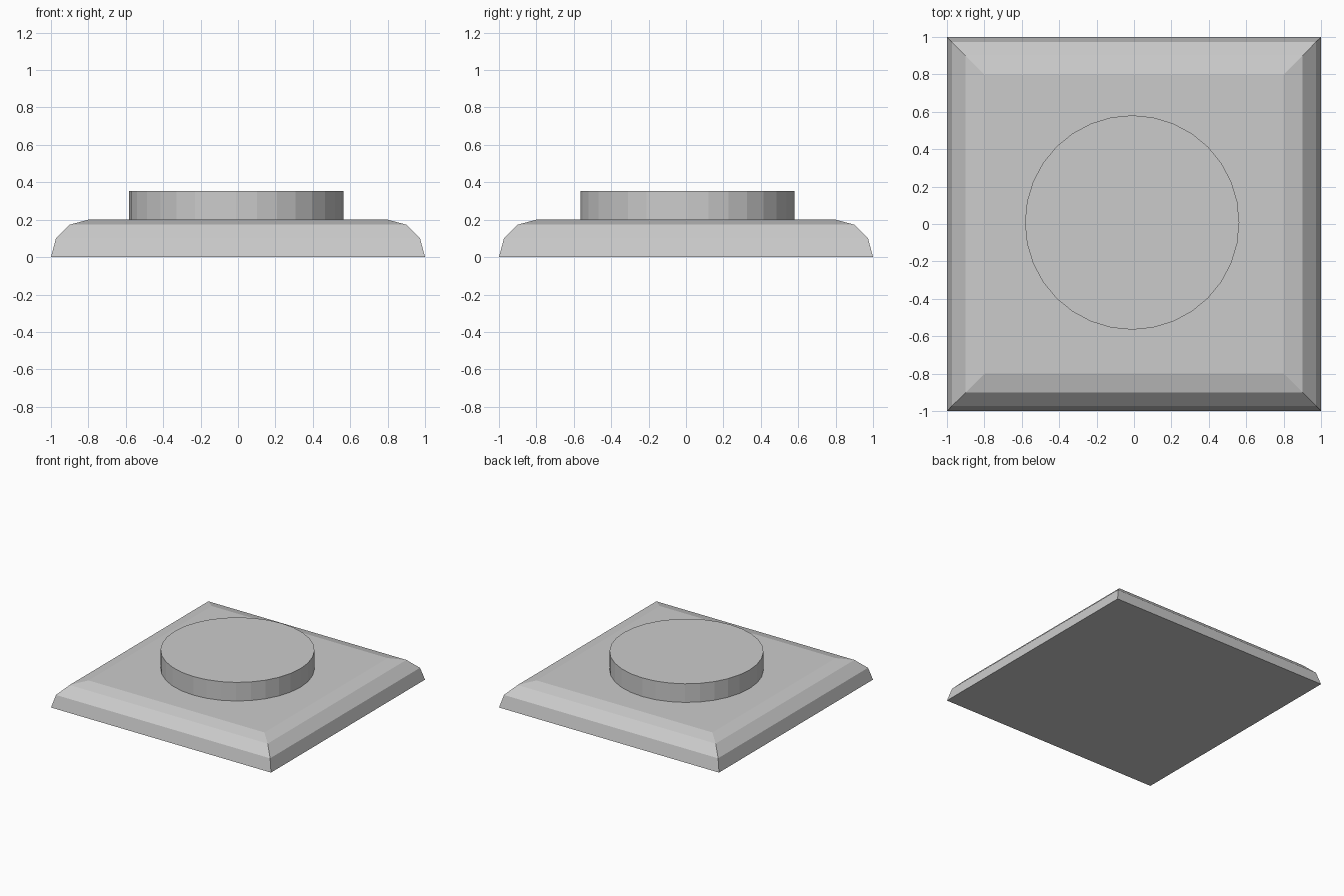
import bpy, bmesh, math
from mathutils import Matrix

if "Cube" in bpy.data.objects:
    bpy.data.objects.remove(bpy.data.objects["Cube"])


def add_object(name, bm):
    bmesh.ops.recalc_face_normals(bm, faces=bm.faces)
    mesh = bpy.data.meshes.new(name)
    bm.to_mesh(mesh)
    bm.free()
    obj = bpy.data.objects.new(name, mesh)
    bpy.context.collection.objects.link(obj)
    return obj


# square base plate: mitred rings following a three-step quarter-round edge
ROUND = 0.2
STEPS = 3
bm = bmesh.new()
rings = []
for i in range(STEPS + 1):
    a = math.radians(90) * i / STEPS
    h = 1 - ROUND + ROUND * math.cos(a)
    z = ROUND * math.sin(a)
    rings.append([bm.verts.new((sx * h, sy * h, z))
                  for sx, sy in ((-1, -1), (1, -1), (1, 1), (-1, 1))])
for low, high in zip(rings, rings[1:]):
    for k in range(4):
        n = (k + 1) % 4
        bm.faces.new((low[k], low[n], high[n], high[k]))
bm.faces.new(rings[0][::-1])
bm.faces.new(rings[-1])
add_object("base_plate", bm)

# round raised button, slightly off centre, resting on the plate
RADIUS, BOTTOM, TOP = 0.573, 0.2, 0.353
bm = bmesh.new()
bmesh.ops.create_cone(
    bm, cap_ends=True, segments=32, radius1=RADIUS, radius2=RADIUS,
    depth=TOP - BOTTOM,
    matrix=Matrix.Translation((-0.01, 0.008, (TOP + BOTTOM) / 2)))
add_object("round_button", bm)
